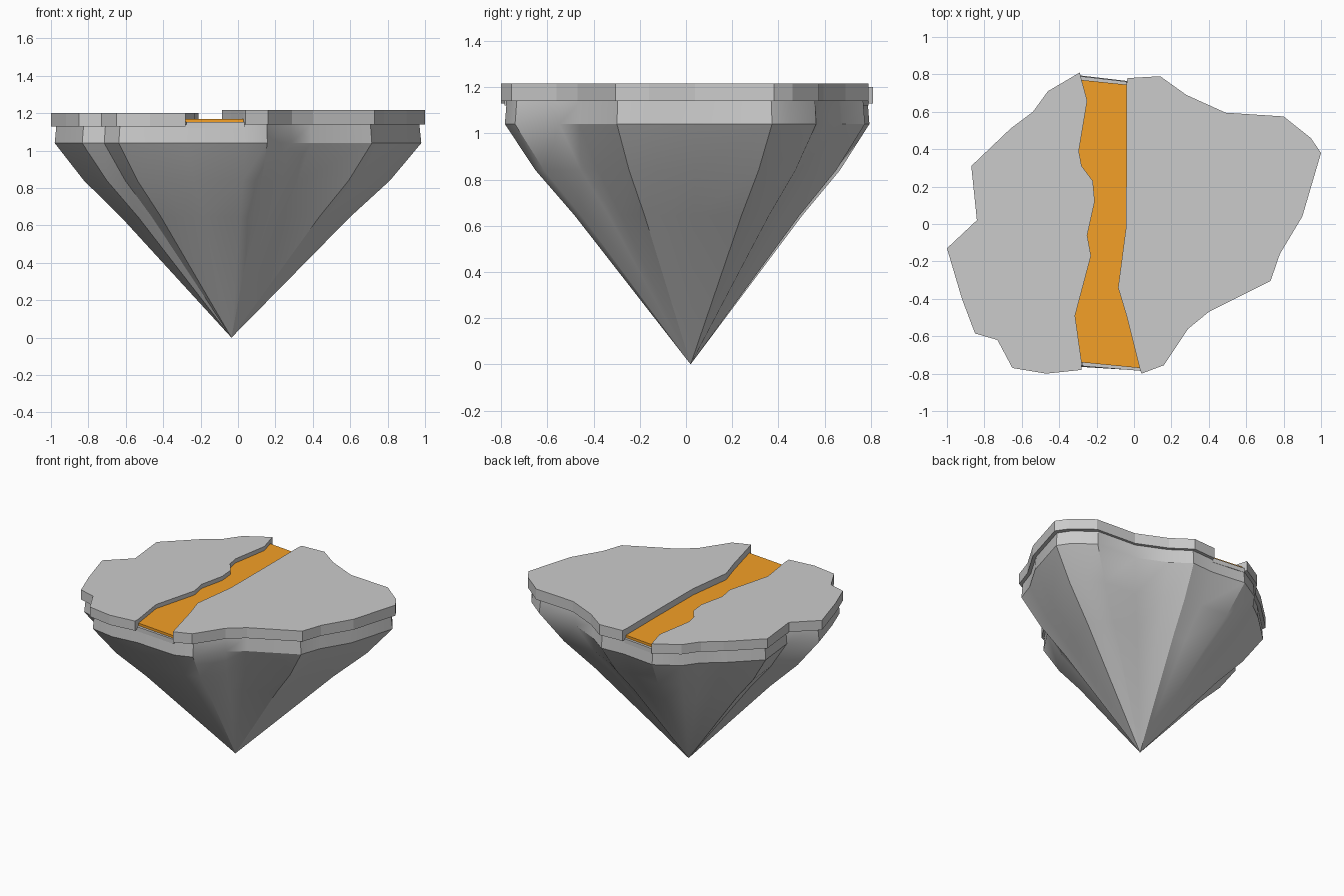
import bpy, bmesh, math

if "Cube" in bpy.data.objects:
    bpy.data.objects.remove(bpy.data.objects["Cube"])

# Outlines seen from above (counterclockwise pieces)
left_rim = [(-.29, .81), (-.46, .71), (-.54, .60), (-.66, .51), (-.87, .31),
            (-.84, .02), (-1, -.13), (-.92, -.40), (-.85, -.585), (-.73, -.62),
            (-.65, -.77), (-.47, -.80), (-.28, -.78)]
left_bank = [(-.28, -.74), (-.315, -.49), (-.23, -.17), (-.25, -.06), (-.21, .12),
             (-.22, .23), (-.28, .31), (-.295, .39), (-.25, .66), (-.28, .77)]
right_rim = [(.04, -.80), (.16, -.755), (.29, -.56), (.40, -.47), (.73, -.305),
             (.78, -.16), (.90, .04), (1, .38), (.945, .46), (.80, .575),
             (.49, .595), (.28, .69), (.14, .79), (-.035, .78)]
right_bank = [(-.04, .745), (-.04, .40), (-.043, -.02), (-.085, -.34), (-.04, -.49),
              (.03, -.77)]


def loft(name, rings, apex=None):
    """Join stacked rings (bottom to top) of 3D points, capped or pointed below."""
    bm = bmesh.new()
    vr = [[bm.verts.new(p) for p in r] for r in rings]
    n = len(vr[0])
    for lo, hi in zip(vr, vr[1:]):
        for i in range(n):
            j = (i + 1) % n
            bm.faces.new((lo[i], lo[j], hi[j], hi[i]))
    bm.faces.new(vr[-1])
    if apex:
        tip = bm.verts.new(apex)
        for i in range(n):
            bm.faces.new((tip, vr[0][(i + 1) % n], vr[0][i]))
    else:
        bm.faces.new(vr[0][::-1])
    bmesh.ops.recalc_face_normals(bm, faces=bm.faces)
    me = bpy.data.meshes.new(name)
    bm.to_mesh(me)
    bm.free()
    ob = bpy.data.objects.new(name, me)
    bpy.context.collection.objects.link(ob)
    return ob


def slab(name, outline, z0, z1):
    return loft(name, [[(x, y, z) for x, y in outline] for z in (z0, z1)])


# Rock body: narrow rim band above a slightly convex cone
tip = (-.035, .02, 0)
base = [(x * .98, y * .98) for x, y in left_rim + right_rim]
rings = [[(tip[0] + (x - tip[0]) * k, tip[1] + (y - tip[1]) * k, z) for x, y in base]
         for k, z in ((.625, .645), (.835, .84), (1, 1.04), (.99, 1.14))]
rock = loft("rock_base", rings, tip)
bpy.context.view_layer.objects.active = rock
rock.select_set(True)
bpy.ops.object.shade_smooth_by_angle(angle=math.radians(30))

# Ground plates on either side of the path
slab("left_ground", left_rim + left_bank, 1.13, 1.2)
slab("right_ground", right_rim + right_bank, 1.14, 1.216)

# Path bed and the coloured path on top
bed = ([(-.275, -.76)] + left_bank[1:-1] + [(-.285, .79), (-.04, .762)]
       + right_bank[1:-1] + [(.035, -.785)])
slab("path_bed", bed, 1.12, 1.152)
path = slab("path", left_bank + right_bank, 1.152, 1.17)
mat = bpy.data.materials.new("path_orange")
mat.diffuse_color = (.9, .35, .02, 1)
mat.use_nodes = True
mat.node_tree.nodes["Principled BSDF"].inputs["Base Color"].default_value = mat.diffuse_color
path.data.materials.append(mat)
